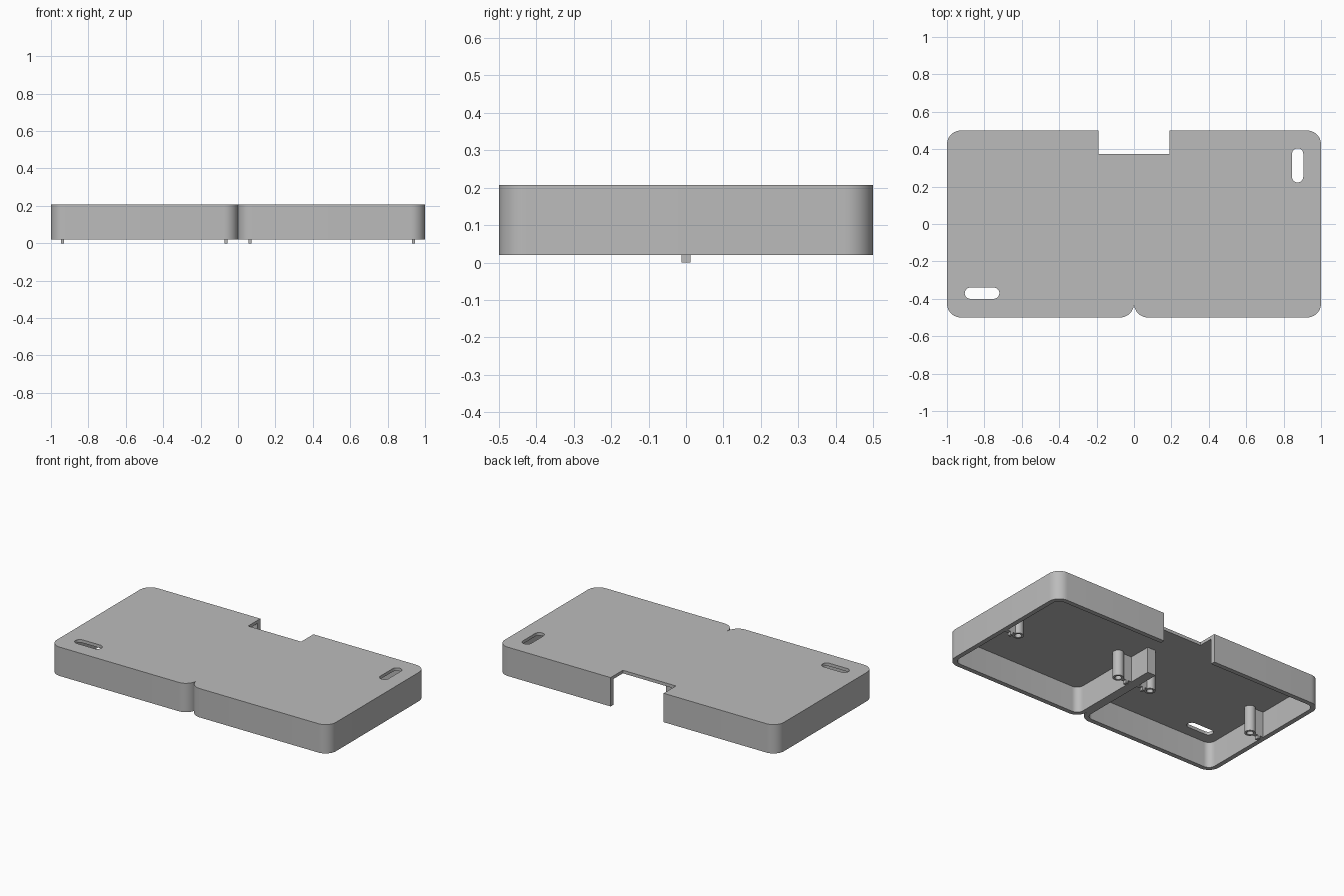
import bpy, bmesh, math
from mathutils import Vector

cube = bpy.data.objects.get("Cube")
if cube:
    bpy.data.objects.remove(cube, do_unlink=True)

BOTTOM, TOP = 0.02, 0.207
CEILING = TOP - 0.02      # underside of the top plate
WALL, RADIUS = 0.03, 0.075

grey = bpy.data.materials.new("light_grey")
grey.use_nodes = True
grey.diffuse_color = (0.5, 0.5, 0.5, 1)
grey.node_tree.nodes["Principled BSDF"].inputs["Base Color"].default_value = (0.5, 0.5, 0.5, 1)


def finish(name, bm):
    bmesh.ops.recalc_face_normals(bm, faces=bm.faces)
    mesh = bpy.data.meshes.new(name)
    bm.to_mesh(mesh)
    bm.free()
    mesh.materials.append(grey)
    obj = bpy.data.objects.new(name, mesh)
    bpy.context.collection.objects.link(obj)
    return obj


def prism(name, outline, z0, z1):
    bm = bmesh.new()
    face = bm.faces.new([bm.verts.new((x, y, z0)) for x, y in outline])
    ext = bmesh.ops.extrude_face_region(bm, geom=[face])
    verts = [v for v in ext["geom"] if isinstance(v, bmesh.types.BMVert)]
    bmesh.ops.translate(bm, verts=verts, vec=(0, 0, z1 - z0))
    return finish(name, bm)


def arc(cx, cy, r, start, steps=10):
    angles = [math.radians(start + 90 * i / steps) for i in range(steps + 1)]
    return [(cx + r * math.cos(a), cy + r * math.sin(a)) for a in angles]


def rounded(x0, x1, y0, y1, r):
    return (arc(x0 + r, y0 + r, r, 180) + arc(x1 - r, y0 + r, r, 270)
            + arc(x1 - r, y1 - r, r, 0) + arc(x0 + r, y1 - r, r, 90))


def box(name, x0, x1, y0, y1, z0, z1):
    return prism(name, [(x0, y0), (x1, y0), (x1, y1), (x0, y1)], z0, z1)


def smooth(obj):
    bpy.ops.object.select_all(action="DESELECT")
    obj.select_set(True)
    bpy.context.view_layer.objects.active = obj
    bpy.ops.object.shade_smooth_by_angle(angle=math.radians(30))


def cut(obj, cutter):
    cutter.hide_render = True
    mod = obj.modifiers.new("cut", "BOOLEAN")
    mod.operation, mod.solver, mod.object = "DIFFERENCE", "EXACT", cutter
    bpy.context.view_layer.objects.active = obj
    bpy.ops.object.modifier_apply(modifier=mod.name)
    bpy.data.objects.remove(cutter, do_unlink=True)


# Double tray shell: two rounded squares side by side
c, e = 1 - RADIUS, 0.5 - RADIUS
outline = (arc(-c, -e, RADIUS, 180) + arc(-RADIUS, -e, RADIUS, 270)
           + arc(RADIUS, -e, RADIUS, 180)[1:] + arc(c, -e, RADIUS, 270)
           + arc(c, e, RADIUS, 0) + arc(-c, e, RADIUS, 90))
shell = prism("tray_shell", outline, BOTTOM, TOP)

# Hollow undersides, opening in the divider and rear notch
for side in (-1, 1):
    x0, x1 = sorted((side * WALL, side * (1 - WALL)))
    cut(shell, prism("cavity_cutter",
                     rounded(x0, x1, WALL - 0.5, 0.5 - WALL, RADIUS - WALL), -0.1, CEILING))
cut(shell, box("divider_cutter", -0.1, 0.1, 0.16, 0.6, -0.1, CEILING))
cut(shell, box("notch_cutter", -0.19, 0.19, 0.375, 0.6, -0.1, 0.3))

# Slots through the top plate
cut(shell, prism("slot_cutter", rounded(-0.905, -0.72, -0.4, -0.34, 0.0299), 0.1, 0.3))
cut(shell, prism("slot_cutter", rounded(0.845, 0.905, 0.222, 0.405, 0.0299), 0.1, 0.3))
smooth(shell)


# Hollow screw posts with a rib to the nearest wall and a small peg below
def post(name, x):
    bm = bmesh.new()
    profile = [(0.033, CEILING + 0.005), (0.033, BOTTOM), (0.02, BOTTOM), (0.02, CEILING + 0.005)]
    verts = [bm.verts.new((x + r, 0, z)) for r, z in profile]
    edges = [bm.edges.new(pair) for pair in zip(verts, verts[1:])]
    bmesh.ops.spin(bm, geom=verts + edges, cent=(x, 0, 0), axis=(0, 0, 1),
                   angle=math.tau, steps=24, use_duplicate=False)
    bmesh.ops.remove_doubles(bm, verts=bm.verts, dist=0.0001)
    smooth(finish(name, bm))


for label, side in (("right", -1), ("left", 1)):
    for place, x, wall, peg in (("inner", 0.12, WALL - 0.005, 0.064),
                                ("outer", 0.88, 1.005 - WALL, 0.938)):
        tag = f"{label}_{place}"
        post(tag + "_post", side * x)
        near = x + math.copysign(0.028, wall - x)
        x0, x1 = sorted((side * near, side * wall))
        box(tag + "_rib", x0, x1, -0.012, 0.012, BOTTOM, CEILING + 0.005)
        px = side * peg
        box(tag + "_peg", px - 0.008, px + 0.008, -0.012, 0.012, 0, BOTTOM + 0.005)
